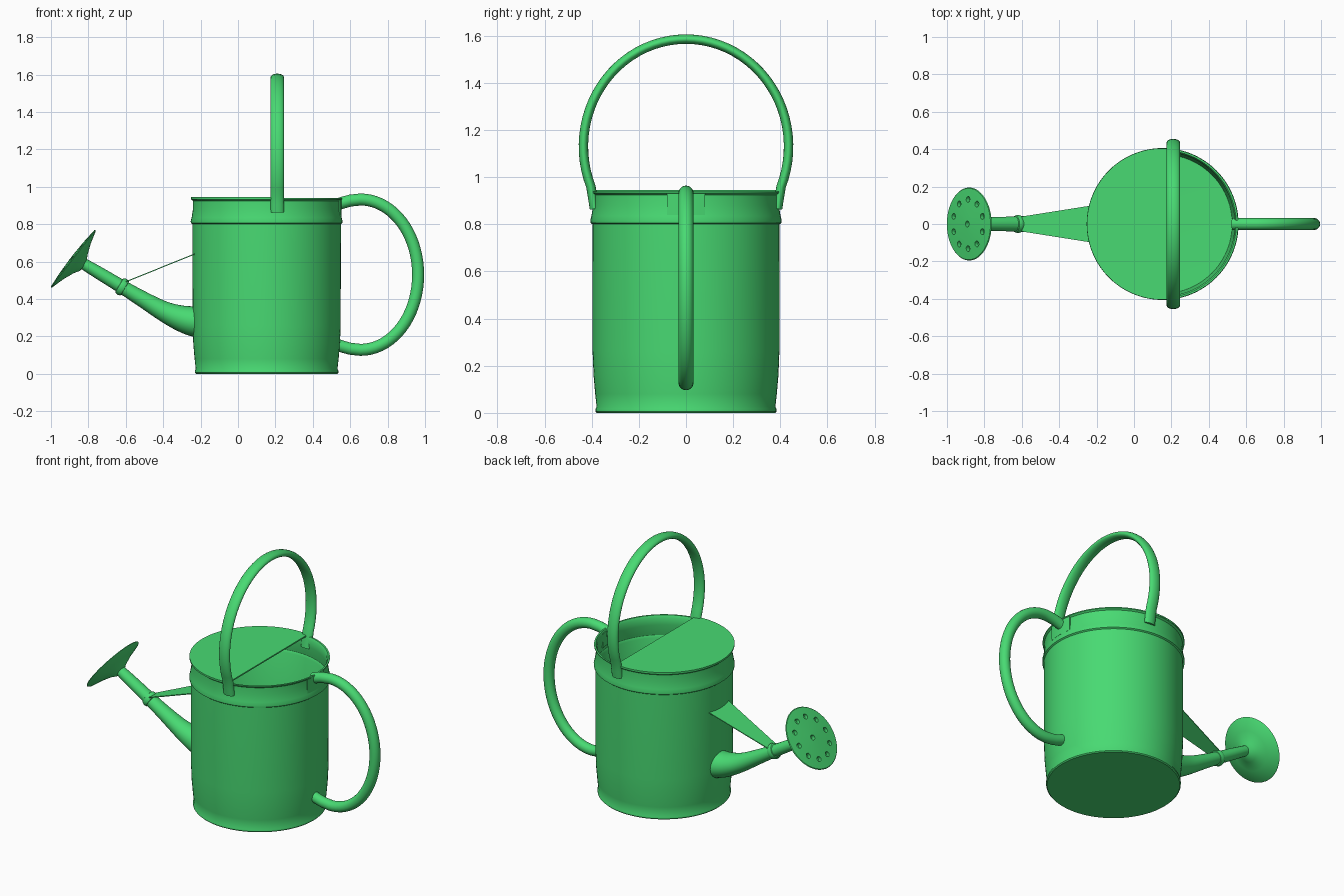
import bpy, bmesh, math
from mathutils import Vector, Matrix

if "Cube" in bpy.data.objects:
    bpy.data.objects.remove(bpy.data.objects["Cube"])

CX = 0.153  # body axis
green = bpy.data.materials.new("green_paint")
green.diffuse_color = (0.065, 0.70, 0.17, 1)
green.use_nodes = True
green.node_tree.nodes["Principled BSDF"].inputs["Base Color"].default_value = green.diffuse_color


def finish(bm, name, angle=35):
    bmesh.ops.remove_doubles(bm, verts=bm.verts, dist=1e-5)
    bmesh.ops.recalc_face_normals(bm, faces=bm.faces)
    me = bpy.data.meshes.new(name)
    bm.to_mesh(me)
    bm.free()
    me.materials.append(green)
    ob = bpy.data.objects.new(name, me)
    bpy.context.collection.objects.link(ob)
    smooth(ob, angle)
    return ob


def smooth(ob, angle=35):
    bpy.ops.object.select_all(action='DESELECT')
    bpy.context.view_layer.objects.active = ob
    ob.select_set(True)
    bpy.ops.object.shade_smooth_by_angle(angle=math.radians(angle))


def skin(bm, rings, caps=False):
    loops = [[bm.verts.new(p) for p in ring] for ring in rings]
    n = len(loops[0])
    for a, b in zip(loops, loops[1:]):
        for i in range(n):
            j = (i + 1) % n
            bm.faces.new((a[i], a[j], b[j], b[i]))
    if caps:
        bm.faces.new(loops[0])
        bm.faces.new(loops[-1])


def lathe(name, profile, matrix, seg=64):
    bm = bmesh.new()
    skin(bm, [[matrix @ Vector((r * math.cos(t), r * math.sin(t), z))
               for t in (math.tau * i / seg for i in range(seg))] for r, z in profile])
    return finish(bm, name)


def sweep(name, pts, radii, side, seg=20):
    """Tube along a planar path; radii = (in plane, across plane) per point."""
    side = Vector(side)
    pts = [Vector(p) for p in pts]
    rings = []
    for k, p in enumerate(pts):
        tan = (pts[min(k + 1, len(pts) - 1)] - pts[max(k - 1, 0)]).normalized()
        nrm = tan.cross(side)
        ra, rb = radii[k]
        rings.append([p + nrm * ra * math.cos(t) + side * rb * math.sin(t)
                      for t in (math.tau * i / seg for i in range(seg))])
    bm = bmesh.new()
    skin(bm, rings, True)
    return finish(bm, name)


def prism(name, outline, thickness):
    bm = bmesh.new()
    f = bm.faces.new([bm.verts.new(p) for p in outline])
    ext = bmesh.ops.extrude_face_region(bm, geom=[f])
    for v in ext["geom"]:
        if isinstance(v, bmesh.types.BMVert):
            v.co += Vector(thickness)
    return finish(bm, name)


# body: open can with base bead, shoulder ridge, neck and rolled rim
lathe("body", [(0, 0), (0.378, 0), (0.384, 0.006), (0.384, 0.016), (0.379, 0.026),
               (0.385, 0.08), (0.392, 0.16), (0.396, 0.26), (0.397, 0.8), (0.405, 0.806),
               (0.406, 0.815), (0.401, 0.835), (0.394, 0.88), (0.394, 0.925), (0.404, 0.933),
               (0.404, 0.939), (0.394, 0.939), (0.386, 0.925), (0.386, 0.88), (0.393, 0.83),
               (0.396, 0.812), (0.389, 0.798), (0.388, 0.26), (0.372, 0.03), (0, 0.02)],
      Matrix.Translation((CX, 0, 0)), 96)

# half lid, open on the handle side
a0 = math.acos(0.06 / 0.405)
prism("lid", [(CX + 0.405 * math.cos(t), 0.405 * math.sin(t), 0.937)
              for t in (a0 + (math.tau - 2 * a0) * i / 60 for i in range(61))], (0, 0, 0.008))

# carrying hoop over the top
hoop = [(0.21, 0.388, 0.865), (0.21, 0.395, 0.91)]
for i in range(49):
    t = math.radians(-22 + 224 * i / 48)
    hoop.append((0.21, 0.435 * math.cos(t), 1.13 + 0.455 * math.sin(t)))
hoop += [(x, -y, z) for x, y, z in hoop[1::-1]]
sweep("top_handle", hoop, [(0.02, 0.036)] * len(hoop), (1, 0, 0))

# pouring handle at the back
loop = [(0.53, 0, 0.905), (0.56, 0, 0.915), (0.60, 0, 0.926)]
for i in range(37):
    t = math.radians(90 - 180 * i / 36)
    loop.append((0.655 + 0.308 * math.cos(t), 0, 0.53 + 0.402 * math.sin(t)))
loop += [(x, 0, 1.06 - z) for x, y, z in loop[2::-1]]
sweep("back_handle", loop, [(0.032, 0.032)] * len(loop), (0, 1, 0))

# mounting plate on the neck behind the handle
arc = [0.2 * (i / 8 - 0.5) * 2 for i in range(9)]
prism("handle_plate", [(CX + 0.401 * math.cos(t), 0.401 * math.sin(t), 0.84) for t in arc] +
      [(CX + 0.385 * math.cos(t), 0.385 * math.sin(t), 0.84) for t in reversed(arc)], (0, 0, 0.09))

# tapering spout, smoothed through a few stations (x, z, radius)
st = [Vector(p) for p in ((-0.12, 0.27, 0.09), (-0.18, 0.274, 0.086), (-0.25, 0.283, 0.079),
                          (-0.32, 0.302, 0.067), (-0.40, 0.336, 0.054), (-0.50, 0.393, 0.044),
                          (-0.62, 0.465, 0.037), (-0.74, 0.537, 0.034), (-0.84, 0.597, 0.03),
                          (-0.9, 0.633, 0.03))]
fine = []
for a, b, c, d in zip(st, st[1:], st[2:], st[3:]):
    for i in range(5):
        u = i / 5
        fine.append(0.5 * (2 * b + (c - a) * u + (2 * a - 5 * b + 4 * c - d) * u ** 2
                           + (3 * b - a - 3 * c + d) * u ** 3))
fine.append(st[-2])
sweep("spout", [(p.x, 0, p.y) for p in fine], [(p.z, p.z * 1.1) for p in fine], (0, 1, 0), 28)


def along(x, z, n):
    """Frame at (x, z) whose local z axis points along n in the xz plane."""
    n = Vector((n[0], 0, n[1])).normalized()
    m = Matrix(((n.z, 0, n.x), (0, 1, 0), (-n.x, 0, n.z))).to_4x4()
    return Matrix.Translation((x, 0, z)) @ m


# collar on the spout joint
lathe("spout_collar", [(0.034, -0.02), (0.044, -0.016), (0.049, 0), (0.044, 0.016), (0.034, 0.02)],
      along(-0.62, 0.465, (-0.857, 0.515)), 28)

# thin tapered brace from collar to body
prism("spout_brace", [(-0.60, -0.04, 0.495), (-0.22, -0.10, 0.648),
                      (-0.22, 0.10, 0.648), (-0.60, 0.04, 0.495)], (0.002, 0, -0.005))

# sprinkler rose with drilled holes
frame = along(-0.88, 0.615, (-0.79, 0.61))
rose = lathe("sprinkler_rose", [(0, -0.07), (0.032, -0.066), (0.06, -0.048), (0.12, -0.024),
                                (0.19, -0.004), (0.195, 0.001), (0.191, 0.005), (0.1, 0.012),
                                (0, 0.015)], frame, 56)
bm = bmesh.new()
spots = [(0, 0)] + [(0.132 * math.cos(t), 0.132 * math.sin(t))
                    for t in (math.pi / 2 + math.tau * k / 10 for k in range(10))]
for x, y in spots:
    bmesh.ops.create_cone(bm, cap_ends=True, segments=14, radius1=0.016, radius2=0.016, depth=0.06,
                          matrix=frame @ Matrix.Translation((x, y, 0.019)))
cutter = finish(bm, "hole_cutter")
cutter.hide_render = True
mod = rose.modifiers.new("holes", 'BOOLEAN')
mod.operation, mod.solver, mod.object = 'DIFFERENCE', 'EXACT', cutter
bpy.ops.object.select_all(action='DESELECT')
bpy.context.view_layer.objects.active = rose
rose.select_set(True)
bpy.ops.object.modifier_apply(modifier="holes")
bpy.data.objects.remove(cutter)
smooth(rose)
